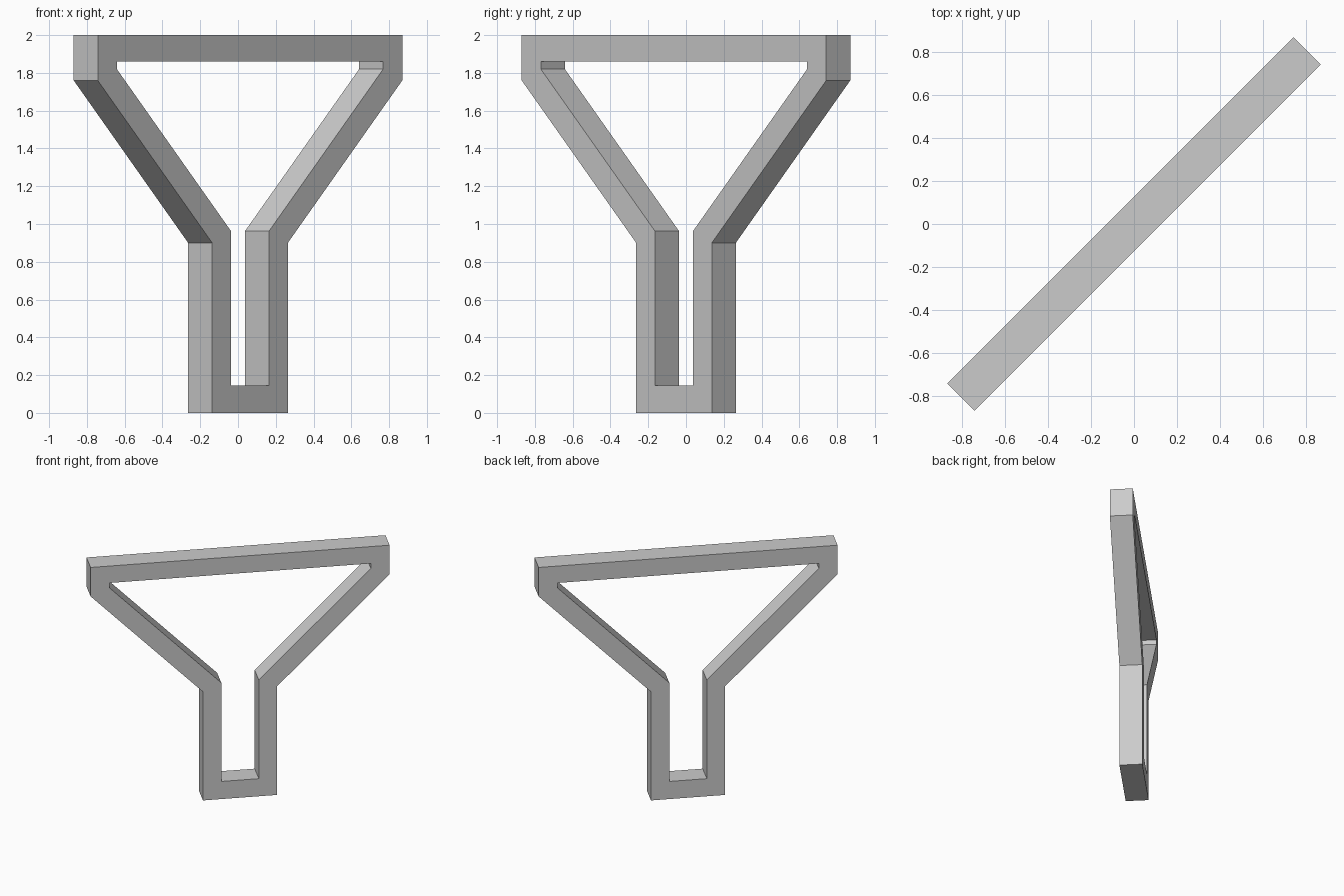
import bpy, bmesh
from math import radians
from mathutils import Matrix

if "Cube" in bpy.data.objects:
    bpy.data.objects.remove(bpy.data.objects["Cube"])

HALF_THICKNESS = 0.09

# right half of the outer and inner outlines (u, z), bottom to top
OUTER = [(0.283, 0.0), (0.283, 0.90), (1.14, 1.76), (1.14, 2.0)]
INNER = [(0.143, 0.146), (0.143, 0.963), (0.997, 1.82), (0.997, 1.86)]


def mirrored(half):
    """Close a half outline by mirroring it across u = 0."""
    return half + [(-u, z) for u, z in reversed(half)]


bm = bmesh.new()
outer, inner = [[bm.verts.new((u, -HALF_THICKNESS, z)) for u, z in mirrored(h)]
                for h in (OUTER, INNER)]

# front face ring between the two outlines
n = len(outer)
for i in range(n):
    j = (i + 1) % n
    bm.faces.new((outer[i], outer[j], inner[j], inner[i]))

# thickness
ext = bmesh.ops.extrude_face_region(bm, geom=bm.faces[:], use_keep_orig=True)
back = [e for e in ext["geom"] if isinstance(e, bmesh.types.BMVert)]
bmesh.ops.translate(bm, verts=back, vec=(0, 2 * HALF_THICKNESS, 0))
bmesh.ops.recalc_face_normals(bm, faces=bm.faces[:])

# the frame stands diagonally
bmesh.ops.rotate(bm, verts=bm.verts[:], cent=(0, 0, 0),
                 matrix=Matrix.Rotation(radians(45), 3, 'Z'))

mesh = bpy.data.meshes.new("funnel_frame")
bm.to_mesh(mesh)
bm.free()
bpy.context.collection.objects.link(bpy.data.objects.new("funnel_frame", mesh))
